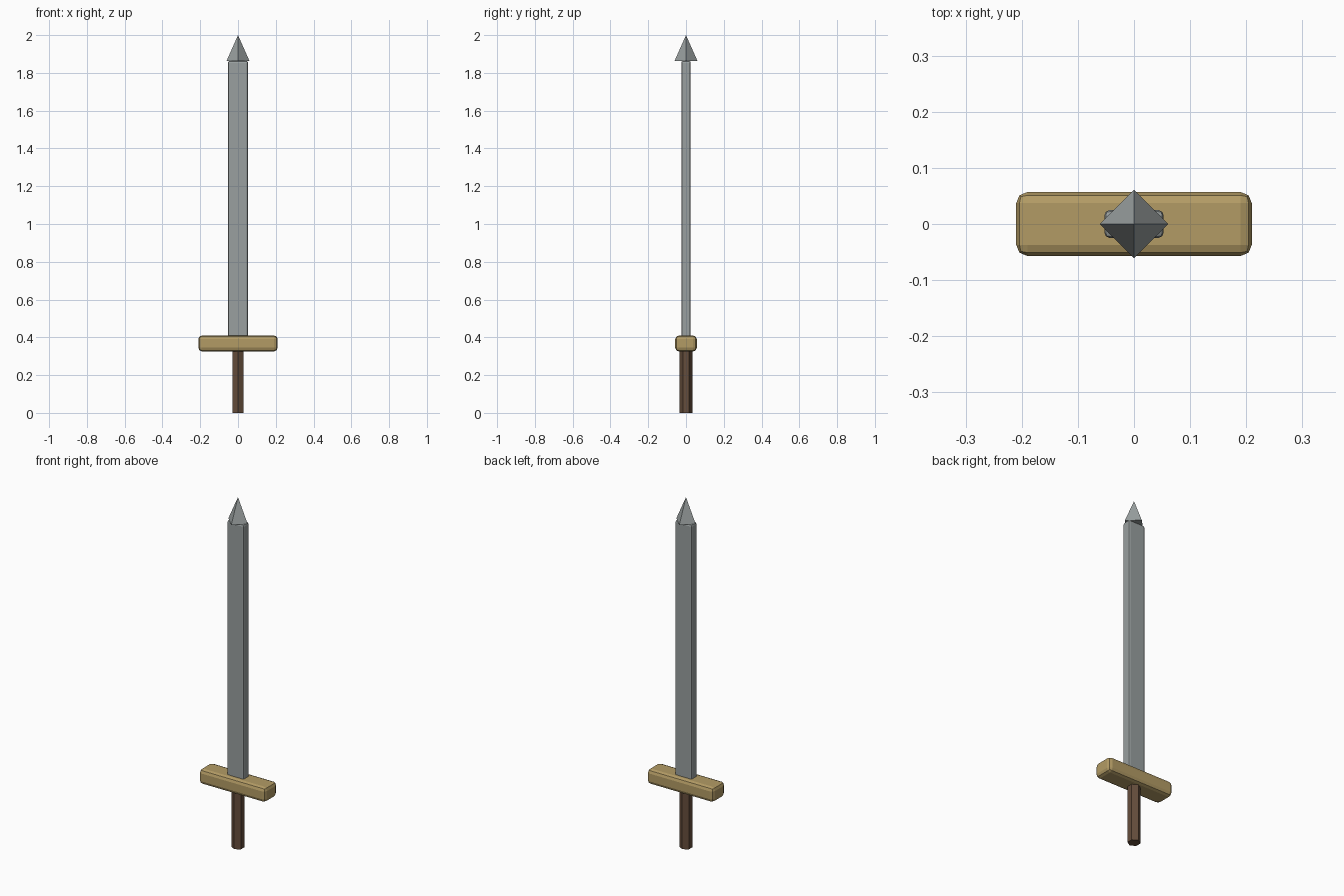
import bpy, math

if "Cube" in bpy.data.objects:
    bpy.data.objects.remove(bpy.data.objects["Cube"])


def paint(ob, name, color):
    ob.name = name
    mat = bpy.data.materials.new(name + "_colour")
    mat.diffuse_color = color
    mat.use_nodes = True
    mat.node_tree.nodes["Principled BSDF"].inputs["Base Color"].default_value = mat.diffuse_color
    ob.data.materials.append(mat)
    return ob


def bevelled_box(name, half_x, half_y, z0, z1, width, color):
    bpy.ops.mesh.primitive_cube_add(size=2, location=(0, 0, (z0 + z1) / 2))
    ob = bpy.context.object
    ob.scale = (half_x, half_y, (z1 - z0) / 2)
    bpy.ops.object.transform_apply(location=False, rotation=False, scale=True)
    bev = ob.modifiers.new("bevel", "BEVEL")
    bev.width = width
    bev.segments = 2
    return paint(ob, name, color)


STEEL = (0.32, 0.35, 0.35, 1)
BRASS = (0.45, 0.33, 0.13, 1)
LEATHER = (0.13, 0.075, 0.045, 1)

# Blade and crossguard
bevelled_box("blade", 0.053, 0.025, 0.40, 1.863, 0.01, STEEL)
bevelled_box("crossguard", 0.21, 0.057, 0.325, 0.41, 0.02, BRASS)

# Four-sided point, corners on the axes
bpy.ops.mesh.primitive_cone_add(vertices=4, radius1=0.061, radius2=0,
                                depth=0.137, location=(0, 0, 1.9315))
paint(bpy.context.object, "blade_tip", STEEL)

# Hexagonal grip
bpy.ops.mesh.primitive_cylinder_add(vertices=6, radius=0.034, depth=0.34,
                                    location=(0, 0, 0.17))
paint(bpy.context.object, "grip", LEATHER)
